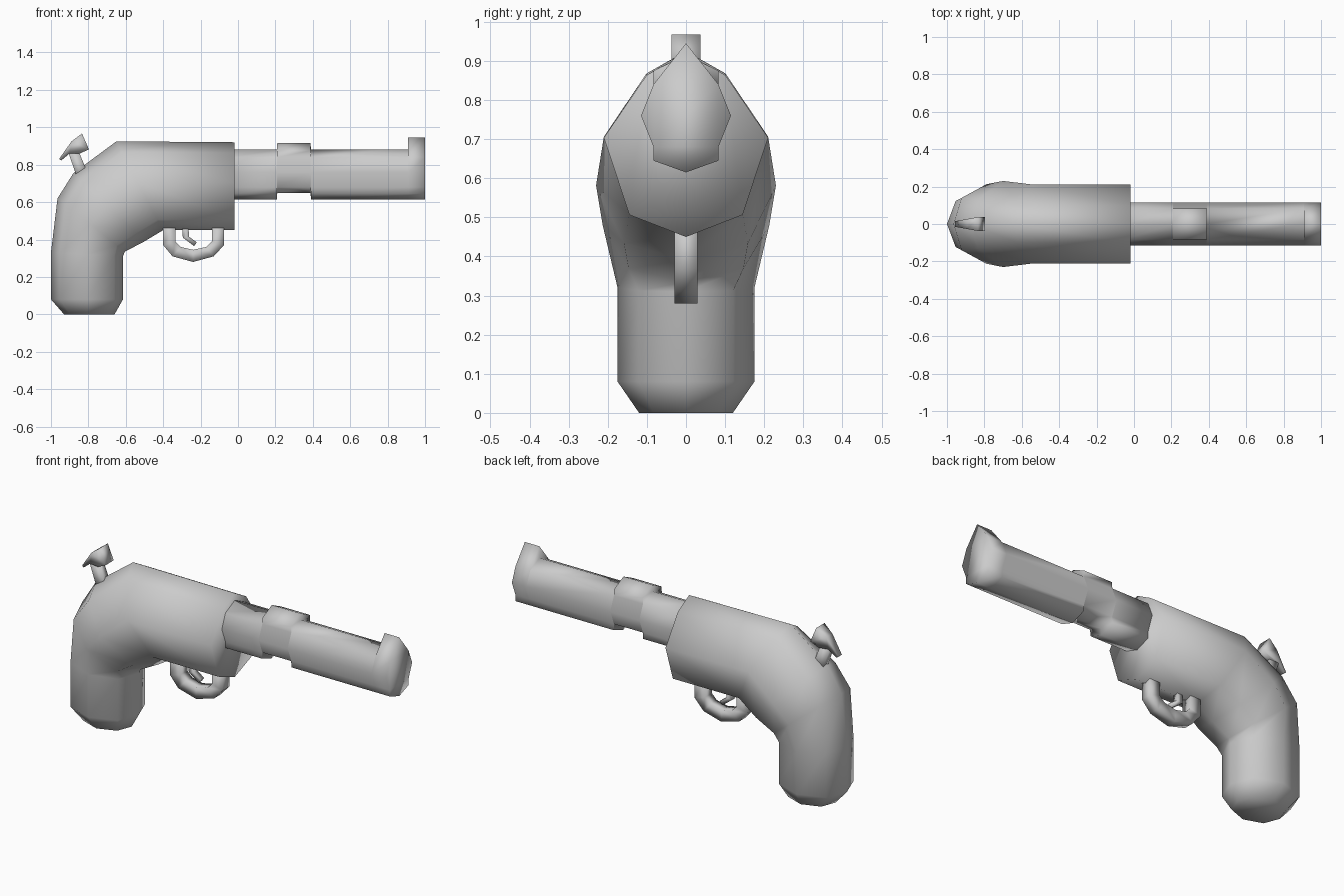
import bpy
import bmesh
from mathutils import Vector

if "Cube" in bpy.data.objects:
    bpy.data.objects.remove(bpy.data.objects["Cube"])

GREY = (0.6, 0.6, 0.6, 1)
mat = bpy.data.materials.new("plain grey")
mat.use_nodes = True
mat.diffuse_color = GREY
mat.node_tree.nodes["Principled BSDF"].inputs["Base Color"].default_value = GREY


def finish(name, bm):
    """Turn a bmesh into a smooth, single-colour object."""
    bmesh.ops.remove_doubles(bm, verts=bm.verts, dist=0.0005)
    bmesh.ops.recalc_face_normals(bm, faces=bm.faces)
    mesh = bpy.data.meshes.new(name)
    bm.to_mesh(mesh)
    bm.free()
    mesh.materials.append(mat)
    mesh.polygons.foreach_set("use_smooth", [True] * len(mesh.polygons))
    obj = bpy.data.objects.new(name, mesh)
    bpy.context.collection.objects.link(obj)
    return obj


def loft(name, rings):
    """Skin a list of closed rings and cap both ends."""
    bm = bmesh.new()
    loops = [[bm.verts.new(p) for p in ring] for ring in rings]
    n = len(loops[0])
    for a, b in zip(loops, loops[1:]):
        for i in range(n):
            j = (i + 1) % n
            bm.faces.new((a[i], a[j], b[j], b[i]))
    bm.faces.new(loops[0])
    bm.faces.new(loops[-1])
    return finish(name, bm)


def mirrored(half):
    """Close a half section whose first and last points lie on the centre plane."""
    return half + [Vector((p.x, -p.y, p.z)) for p in reversed(half[1:-1])]


def plate(name, outline, width):
    """Thicken a side outline; width is the half thickness as a function of x."""
    return loft(name, [[(x, s * width(x), z) for x, z in outline] for s in (-1, 1)])


# Body and grip: eight-sided sections between a back point and a belly point
def body_ring(back, belly, w, round_back):
    shoulder = 0.48 + 0.22 * round_back
    middle = 0.54 - 0.04 * round_back
    section = [(0, 1), (shoulder, 0.88), (1, middle), (0.69, 0.12), (0, 0)]
    a, b = Vector((belly[0], 0, belly[1])), Vector((back[0], 0, back[1]))
    return mirrored([a.lerp(b, t) + Vector((0, y * w, 0)) for y, t in section])


loft("body_and_grip", [body_ring(*r) for r in (
    ((-0.02, 0.92), (-0.02, 0.45), 0.21, 0),
    ((-0.65, 0.925), (-0.40, 0.45), 0.21, 0),
    ((-0.88, 0.755), (-0.50, 0.39), 0.23, 0.4),
    ((-0.965, 0.62), (-0.605, 0.335), 0.213, 0.8),
    ((-1.0, 0.33), (-0.615, 0.31), 0.175, 1),
    ((-1.0, 0.08), (-0.615, 0.08), 0.175, 1),
    ((-0.93, 0), (-0.66, 0), 0.12, 1),
)])


# Barrel: raised band, underside notch and front sight come from stepped sections
def barrel_ring(x, top, upper, drop):
    half = [(0, top), (0.083, upper), (0.083, 0.84), (0.115, 0.76),
            (0.083, 0.68), (0.083, 0.68 - drop), (0, 0.65 - drop)]
    return mirrored([Vector((x, y, z)) for y, z in half])


plain, band, sight = (0.88, 0.84, 0.035), (0.915, 0.875, 0), (0.945, 0.84, 0.035)
loft("barrel", [barrel_ring(x, *kind) for x, kind in (
    (-0.05, plain), (0.208, plain), (0.21, band), (0.388, band),
    (0.39, plain), (0.908, plain), (0.91, sight), (1.0, sight),
)])

# Trigger guard: square bar swept between outer and inner side points
guard = (
    ((-0.40, 0.49), (-0.335, 0.49)), ((-0.40, 0.37), (-0.335, 0.39)),
    ((-0.35, 0.31), (-0.305, 0.36)), ((-0.24, 0.28), (-0.24, 0.345)),
    ((-0.13, 0.31), (-0.17, 0.36)), ((-0.075, 0.37), (-0.14, 0.39)),
    ((-0.075, 0.49), (-0.14, 0.49)),
)
loft("trigger_guard", [[(o[0], -0.03, o[1]), (o[0], 0.03, o[1]),
                        (i[0], 0.03, i[1]), (i[0], -0.03, i[1])] for o, i in guard])

# Trigger
plate("trigger", [(-0.30, 0.48), (-0.295, 0.41), (-0.235, 0.365), (-0.22, 0.385),
                  (-0.262, 0.415), (-0.265, 0.48)], lambda x: 0.015)

# Hammer: stem and a head that widens toward the front
plate("hammer_stem", [(-0.85, 0.70), (-0.905, 0.86), (-0.855, 0.88), (-0.79, 0.72)],
      lambda x: 0.022)
plate("hammer_head", [(-0.957, 0.83), (-0.89, 0.925), (-0.834, 0.967), (-0.797, 0.882),
                      (-0.845, 0.86), (-0.90, 0.86), (-0.945, 0.823)],
      lambda x: min(0.037, 0.015 + 0.18 * (x + 0.957)))
